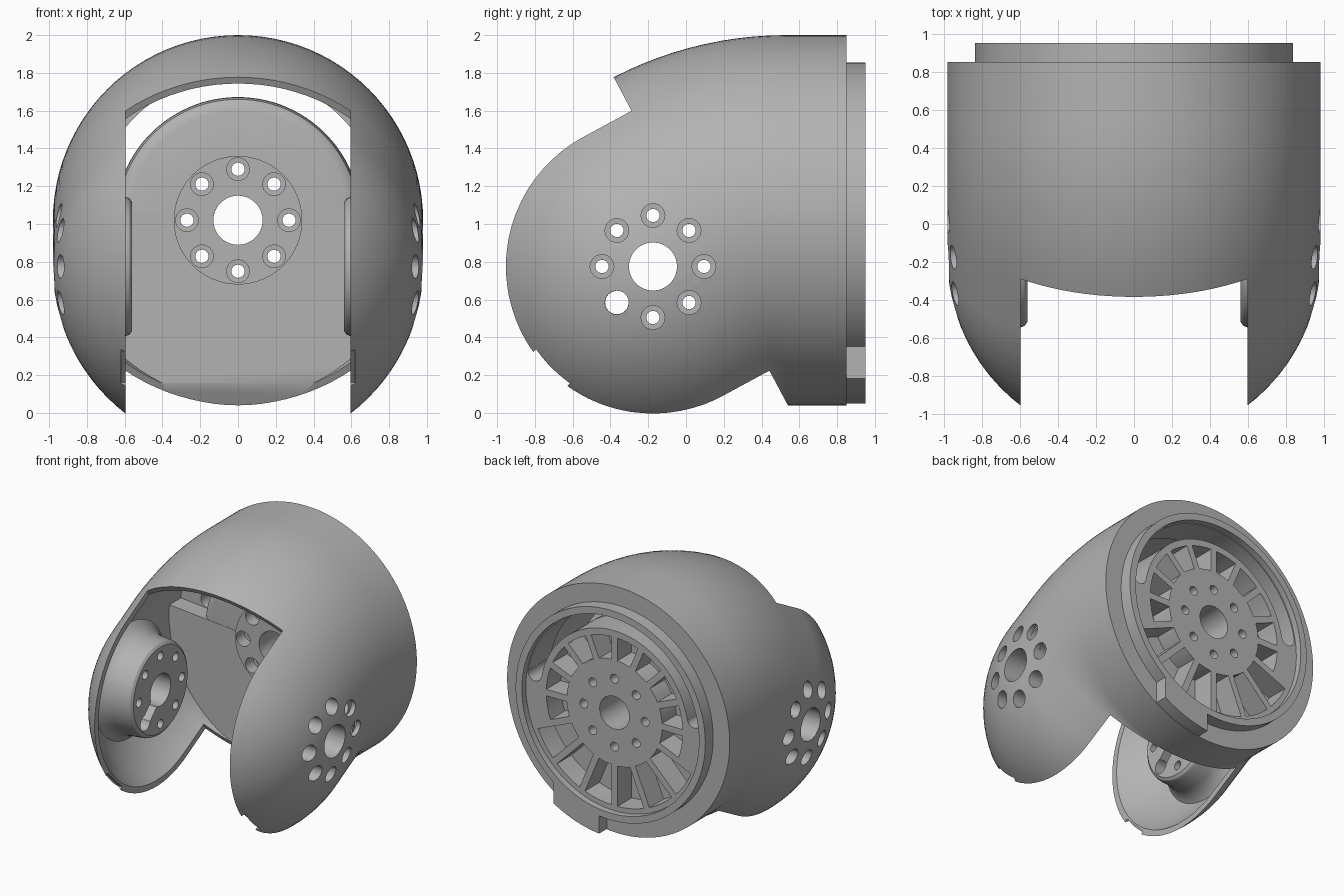
import bpy, bmesh
from math import sin, cos, pi, radians, sqrt
from mathutils import Vector

if "Cube" in bpy.data.objects:
    bpy.data.objects.remove(bpy.data.objects["Cube"], do_unlink=True)

SEG = 96
AXIS_Z = 1.02                        # height of the body axis
EAR = Vector((0, -0.175, 0.775))     # centre of the spherical ears
BEND = radians(30)
X, Y, Z = Vector((1, 0, 0)), Vector((0, 1, 0)), Vector((0, 0, 1))

grey = bpy.data.materials.new("plain grey")
grey.use_nodes = True
grey.diffuse_color = (0.45, 0.45, 0.45, 1)
grey.node_tree.nodes["Principled BSDF"].inputs["Base Color"].default_value = grey.diffuse_color


def finish(name, bm):
    bmesh.ops.recalc_face_normals(bm, faces=bm.faces)
    mesh = bpy.data.meshes.new(name)
    bm.to_mesh(mesh)
    bm.free()
    mesh.materials.append(grey)
    obj = bpy.data.objects.new(name, mesh)
    bpy.context.scene.collection.objects.link(obj)
    return obj


def loft(name, rings, seg=SEG):
    """Closed solid through circular rings: (centre, u, v, radius)."""
    bm = bmesh.new()
    loops = [[bm.verts.new(c + r * (u * cos(2 * pi * i / seg) + v * sin(2 * pi * i / seg)))
              for i in range(seg)] for c, u, v, r in rings]
    for a, b in zip(loops, loops[1:]):
        for i in range(seg):
            j = (i + 1) % seg
            bm.faces.new((a[i], a[j], b[j], b[i]))
    bm.faces.new(loops[0])
    bm.faces.new(loops[-1])
    return finish(name, bm)


def turn_y(name, profile, x=0, z=AXIS_Z, seg=SEG):
    return loft(name, [(Vector((x, y, z)), X, Z, r) for y, r in profile], seg)


def turn_x(name, profile, y, z, side, seg=SEG):
    return loft(name, [(Vector((side * x, y, z)), Y, Z, r) for x, r in profile], seg)


def prism(name, points, axis, low, high):
    """Extrude a polygon of (x, z) points along y, or (y, z) points along x."""
    bm = bmesh.new()
    place = (lambda p, t: (t, p[0], p[1])) if axis == "x" else (lambda p, t: (p[0], t, p[1]))
    a = [bm.verts.new(place(p, low)) for p in points]
    b = [bm.verts.new(place(p, high)) for p in points]
    for i in range(len(a)):
        j = (i + 1) % len(a)
        bm.faces.new((a[i], a[j], b[j], b[i]))
    bm.faces.new(a)
    bm.faces.new(b)
    return finish(name, bm)


def sector(r0, r1, a0, a1, steps, gap=0):
    """Ring sector outline, angles in degrees from the top; gap trims the sides evenly."""
    def arc(r):
        s, e = radians(a0) + gap / r, radians(a1) - gap / r
        return [(r * sin(s + (e - s) * i / steps), AXIS_Z + r * cos(s + (e - s) * i / steps))
                for i in range(steps + 1)]
    return arc(r0) + arc(r1)[::-1]


def combine(target, tool, operation="DIFFERENCE"):
    mod = target.modifiers.new("join", "BOOLEAN")
    mod.operation, mod.solver, mod.object = operation, "EXACT", tool
    graph = bpy.context.evaluated_depsgraph_get()
    mesh = bpy.data.meshes.new_from_object(target.evaluated_get(graph))
    target.modifiers.clear()
    target.data = mesh
    bpy.data.objects.remove(tool, do_unlink=True)


def bent_body(name, r, back):
    """Straight tube, bend, then a rounded end around the ear centre."""
    pivot = Vector((0, 0.53, 0.02))
    rings = [(Vector((0, back, AXIS_Z)), X, Z, r)]
    for i in range(13):
        t = BEND * i / 12
        v = Vector((0, -sin(t), cos(t)))
        rings.append((pivot + v, X, v, r))
    ahead = Vector((0, -cos(BEND), -sin(BEND)))
    for i in range(24):
        p = pi / 2 * i / 24
        rings.append((EAR + ahead * r * sin(p), X, v, r * cos(p)))
    rings.append((EAR + ahead * r, X, v, r * 0.01))
    return loft(name, rings)


# Hollow bent shell
shell = bent_body("joint_shell", 0.98, 0.85)
combine(shell, bent_body("cavity", 0.942, 0.62))

# Central drum with rounded front edge, and the flat wall below it
drum = [(0.7, 0.65), (0.55, 0.65), (0.51, 0.64), (0.488, 0.615), (0.48, 0.58)]
combine(shell, turn_y("drum", drum), "UNION")
wall = sector(0.3, 0.96, 85, 275, 48)
combine(shell, prism("lower_wall", wall, "y", 0.478, 0.7), "UNION")
combine(shell, turn_y("hub", [(0.6, 0.34), (0.45, 0.34)]), "UNION")

# Wide front opening
opening = [(0.725, -0.31), (-0.57, 2.13), (-1.5, 2.13), (-1.5, -0.31)]
combine(shell, prism("opening", opening, "x", -0.595, 0.595))

# Back collar with its locating tab and shallow recess
combine(shell, turn_y("collar", [(0.8, 0.835), (0.95, 0.835)]), "UNION")
tab_x = [0.1 + 0.4 * i / 10 for i in range(11)]
tab = [(x, AXIS_Z - sqrt(0.975 ** 2 - x * x)) for x in tab_x] + [(0.5, 0.4), (0.1, 0.4)]
combine(shell, prism("tab", tab, "y", 0.8, 0.95), "UNION")
combine(shell, turn_y("recess", [(0.9, 0.78), (1.1, 0.78)]))

# Curved slot with rounded ends over the drum
combine(shell, prism("cable_slot", sector(0.652, 0.772, -80, 80, 48), "y", 0.3, 1.1))
for side in (-1, 1):
    x, z = side * 0.712 * sin(radians(80)), AXIS_Z + 0.712 * cos(radians(80))
    combine(shell, turn_y("slot_end", [(0.3, 0.059), (1.1, 0.059)], x, z, 24))

# Pockets between the spokes, longer towards the bottom
COUNT = 16
for i in range(COUNT):
    a = 360 / COUNT * i
    outer = 0.74 if 120 < a + 180 / COUNT < 240 else 0.6
    pocket = sector(0.42, outer, a, a + 360 / COUNT, 4, 0.026)
    combine(shell, prism("pocket", pocket, "y", 0.72, 1.1))

# Hub bore and screw holes
combine(shell, turn_y("bore", [(0.2, 0.13), (1.1, 0.13)], seg=48))
for i in range(8):
    x, z = 0.27 * cos(pi * i / 4), AXIS_Z + 0.27 * sin(pi * i / 4)
    screw = [(0.2, 0.06), (0.55, 0.06), (0.551, 0.035), (1.1, 0.035)]
    combine(shell, turn_y("screw_hole", screw, x, z, 24))

# Ears: inner bosses, bores, screw holes, wire slots and rim notches
boss = [(0.56, 0.34), (0.575, 0.36), (0.6, 0.37), (0.72, 0.38), (0.77, 0.4),
        (0.81, 0.43), (0.835, 0.46), (0.92, 0.3), (0.955, 0.15)]
for side in (-1, 1):
    combine(shell, turn_x("boss", boss, EAR.y, EAR.z, side), "UNION")
    combine(shell, turn_x("bore", [(0.4, 0.127), (1.1, 0.127)], EAR.y, EAR.z, side, 48))
    for i in range(8):
        y, z = EAR.y + 0.27 * cos(pi * i / 4), EAR.z + 0.27 * sin(pi * i / 4)
        inner = 0.062 if i == 5 else 0.035
        screw = [(0.4, inner), (0.659, inner), (0.66, 0.063), (1.1, 0.063)]
        combine(shell, turn_x("screw_hole", screw, y, z, side, 24))
    d, w = Vector((-cos(pi / 4), -sin(pi / 4))), Vector((0.035, -0.035))
    start, end = Vector((EAR.y, EAR.z)), Vector((EAR.y, EAR.z)) + d * 0.27
    slot = [start + w, end + w, end - w, start - w]
    low, high = sorted((side * 0.5, side * 0.7))
    combine(shell, prism("wire_slot", slot, "x", low, high))
    notch = [(-0.79, 0.34), (-0.61, 0.16), (-0.72, 0.05), (-0.9, 0.23)]
    low, high = sorted((side * 0.5, side * 0.62))
    combine(shell, prism("rim_notch", notch, "x", low, high))

# Smooth curved faces, keep edges sharp
bpy.ops.object.select_all(action="DESELECT")
shell.select_set(True)
bpy.context.view_layer.objects.active = shell
bpy.ops.object.shade_smooth_by_angle(angle=radians(30))
